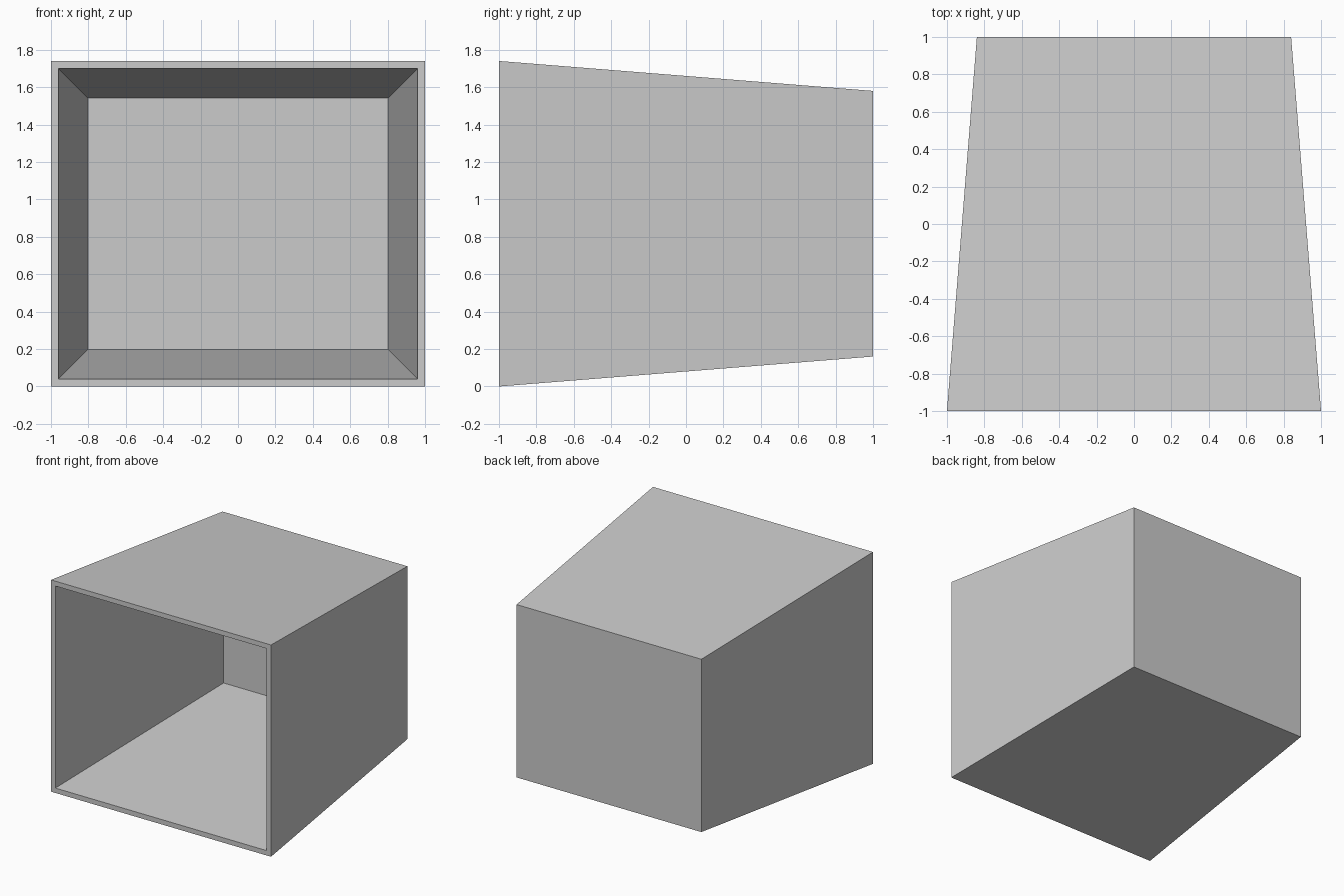
import bpy, bmesh

if "Cube" in bpy.data.objects:
    bpy.data.objects.remove(bpy.data.objects["Cube"])

HALF_W, HALF_H = 1.0, 0.87   # front opening half sizes
TAPER = 0.08                 # inward lean of every side per unit of depth
WALL = 0.04


def ring(bm, y, inset):
    """Rectangular section of the tapered shell at depth y."""
    s = TAPER * (y + 1) + inset
    w, h = HALF_W - s, HALF_H - s
    return [bm.verts.new((sx * w, y, HALF_H + sz * h))
            for sx, sz in ((-1, -1), (1, -1), (1, 1), (-1, 1))]


# Open-fronted tapered box: back, outer walls, front rim, inner walls, inner back
bm = bmesh.new()
rings = [ring(bm, 1, 0), ring(bm, -1, 0),
         ring(bm, -1, WALL), ring(bm, 1 - WALL, WALL)]
for a, b in zip(rings, rings[1:]):
    for i in range(4):
        j = (i + 1) % 4
        bm.faces.new((a[i], a[j], b[j], b[i]))
bm.faces.new(rings[0])
bm.faces.new(rings[-1])
bmesh.ops.recalc_face_normals(bm, faces=bm.faces)

mesh = bpy.data.meshes.new("tapered_open_box")
bm.to_mesh(mesh)
bm.free()
box = bpy.data.objects.new("tapered_open_box", mesh)
bpy.context.collection.objects.link(box)
